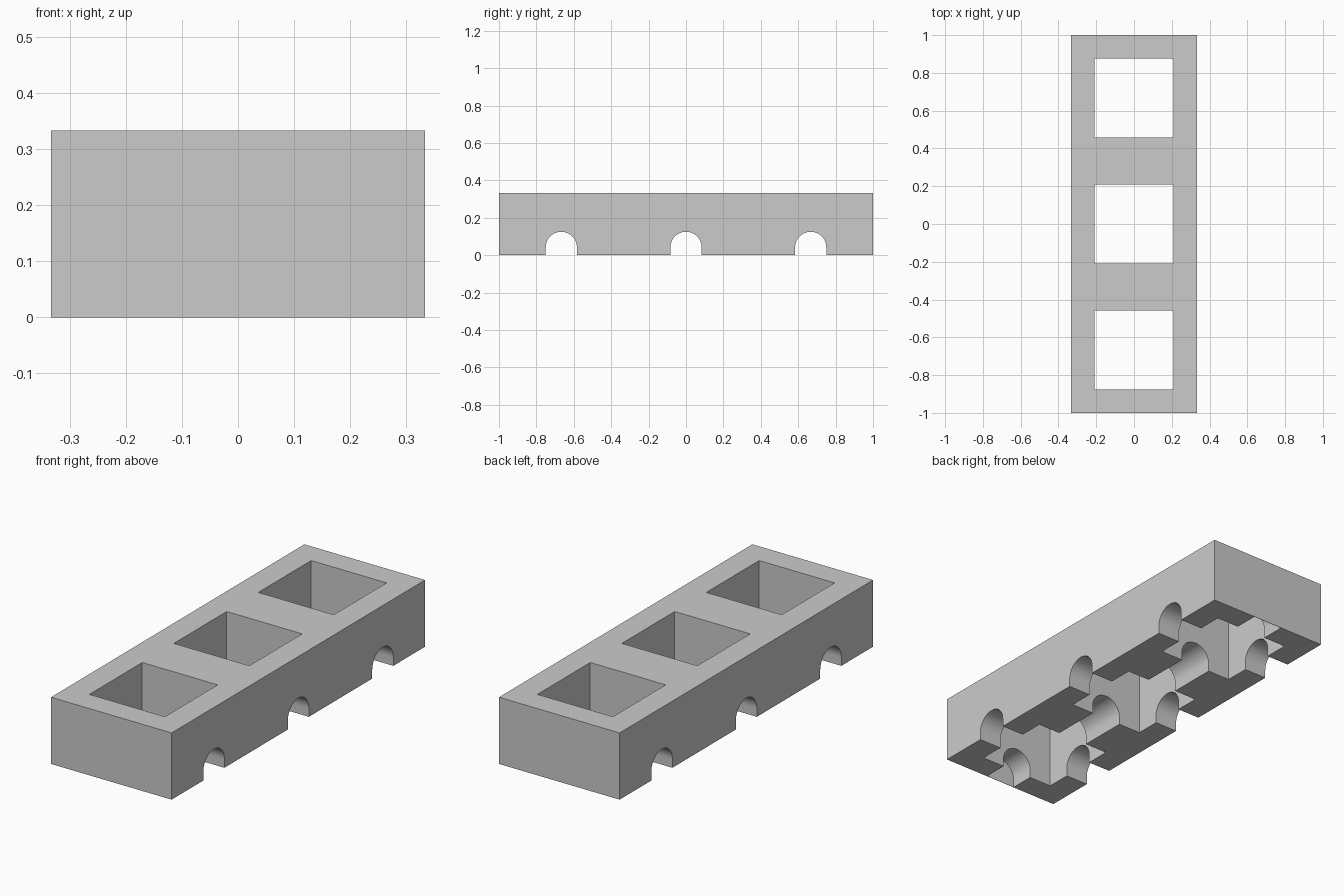
import bpy, math
from mathutils import Matrix, Vector

if "Cube" in bpy.data.objects:
    bpy.data.objects.remove(bpy.data.objects["Cube"])

L, W, H = 2.0, 2 / 3, 1 / 3       # overall length, width, height
PITCH = 2 / 3                     # cell spacing along y
HOLE = 0.417                      # square well size
R, SPRING = 1 / 12, 1 / 24        # arch radius and spring height


def new_object(name, verts, faces):
    mesh = bpy.data.meshes.new(name)
    mesh.from_pydata(verts, [], faces)
    obj = bpy.data.objects.new(name, mesh)
    bpy.context.collection.objects.link(obj)
    return obj


def prism(name, profile, length, matrix=Matrix()):
    """Extrude an (x, z) counter-clockwise profile along y, centred."""
    n = len(profile)
    verts = [matrix @ Vector((x, s * length / 2, z)) for s in (-1, 1) for x, z in profile]
    faces = [list(range(n)), list(range(2 * n - 1, n - 1, -1))]
    faces += [(i, i + n, (i + 1) % n + n, (i + 1) % n) for i in range(n)]
    return new_object(name, verts, faces)


def rect(w, z0, z1):
    return [(-w / 2, z0), (w / 2, z0), (w / 2, z1), (-w / 2, z1)]


def cut(target, cutter):
    mod = target.modifiers.new("cut", 'BOOLEAN')
    mod.operation = 'DIFFERENCE'
    mod.solver = 'EXACT'
    mod.object = cutter
    bpy.context.view_layer.objects.active = target
    bpy.ops.object.modifier_apply(modifier=mod.name)
    bpy.data.objects.remove(cutter, do_unlink=True)


# Solid block
block = prism("block", rect(W, 0, H), L)

arch = [(-R, -0.1), (R, -0.1)]
arch += [(R * math.cos(a), SPRING + R * math.sin(a))
         for a in (math.pi * i / 24 for i in range(25))]

# Square wells and crosswise arched channels, one per cell
for i in (-1, 0, 1):
    place = Matrix.Translation((0, i * PITCH, 0))
    cut(block, prism("well_cutter", rect(HOLE, -0.1, H + 0.1), HOLE, place))
    cut(block, prism("cross_cutter", arch, W + 0.2,
                     place @ Matrix.Rotation(math.pi / 2, 4, 'Z')))

# Lengthwise channel, stopped by a very thin wall at both ends
cut(block, prism("long_cutter", arch, L - 0.003))

# Smooth the arches, keep every other edge crisp
bpy.ops.object.select_all(action='DESELECT')
block.select_set(True)
bpy.context.view_layer.objects.active = block
bpy.ops.object.shade_smooth_by_angle(angle=math.radians(30))
